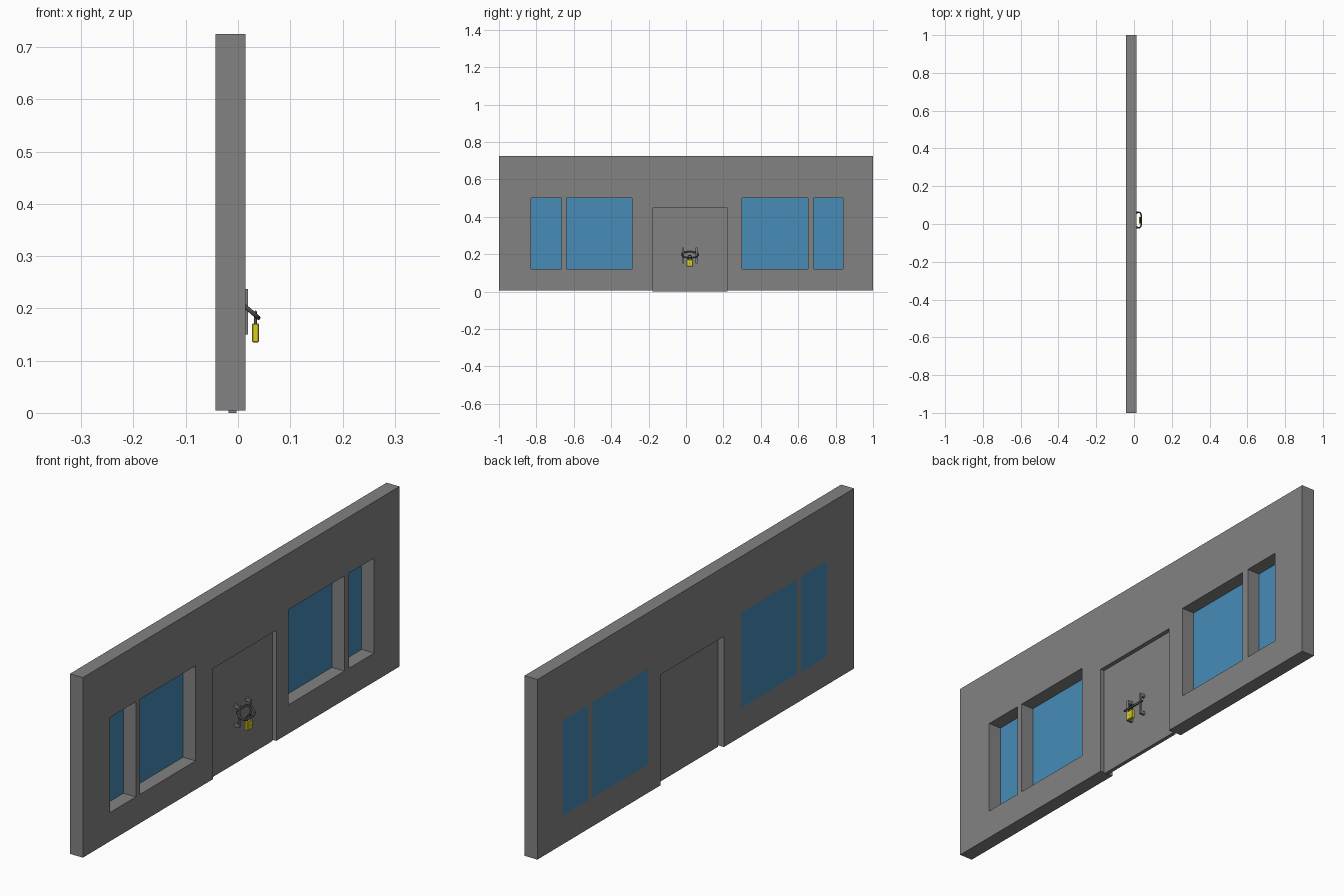
import bpy, bmesh, math
from mathutils import Vector

if "Cube" in bpy.data.objects:
    bpy.data.objects.remove(bpy.data.objects["Cube"])


def material(name, rgb):
    m = bpy.data.materials.new(name)
    m.diffuse_color = (*rgb, 1)
    m.use_nodes = True
    m.node_tree.nodes["Principled BSDF"].inputs["Base Color"].default_value = m.diffuse_color
    return m


GREY = material("wall grey", (0.225, 0.225, 0.225))
BLUE = material("glass blue", (0.061, 0.262, 0.47))
DARK = material("cable dark grey", (0.08, 0.08, 0.08))
YELLOW = material("padlock yellow", (0.70, 0.62, 0.02))


def finish(name, bm, mat):
    bmesh.ops.recalc_face_normals(bm, faces=bm.faces[:])
    me = bpy.data.meshes.new(name)
    bm.to_mesh(me)
    bm.free()
    me.materials.append(mat)
    ob = bpy.data.objects.new(name, me)
    bpy.context.collection.objects.link(ob)
    return ob


def box(name, x, y, z, mat, bevel=0):
    bm = bmesh.new()
    bmesh.ops.create_cube(bm, size=1)
    for v in bm.verts:
        v.co = [(a + b) / 2 + c * (b - a) for c, (a, b) in zip(v.co, (x, y, z))]
    if bevel:
        bmesh.ops.bevel(bm, geom=bm.edges[:], offset=bevel, segments=1, affect='EDGES')
    return finish(name, bm, mat)


def tube(name, points, radius, mat, closed, sides=8):
    """Round bar swept along a path that lies in one plane."""
    pts = [Vector(p) for p in points]
    n = len(pts)
    normal = (pts[n // 3] - pts[0]).cross(pts[2 * n // 3] - pts[0]).normalized()
    bm = bmesh.new()
    rings = []
    for i, p in enumerate(pts):
        a = pts[i - 1] if closed or i else p
        b = pts[(i + 1) % n] if closed or i < n - 1 else p
        side = (b - a).normalized().cross(normal)
        rings.append([bm.verts.new(p + radius * (math.cos(t) * side + math.sin(t) * normal))
                      for t in (2 * math.pi * k / sides for k in range(sides))])
    for i in range(n if closed else n - 1):
        r, s = rings[i], rings[(i + 1) % n]
        for k in range(sides):
            j = (k + 1) % sides
            bm.faces.new((r[k], r[j], s[j], s[k]))
    if not closed:
        bm.faces.new(rings[0])
        bm.faces.new(rings[-1])
    ob = finish(name, bm, mat)
    for f in ob.data.polygons:
        f.use_smooth = len(f.vertices) == 4
    return ob


# Wall: grid of cells with the window and door cells left out, then thickened
BACK, FRONT = -0.043, 0.014
DOOR = (-0.178, 0.222)
WINDOWS = [(-0.83, -0.665), (-0.64, -0.288), (0.30, 0.652), (0.682, 0.84)]
WZ = (0.12, 0.50)
DOOR_TOP = 0.447
ys = sorted({-1, 1, *DOOR, *(y for w in WINDOWS for y in w)})
zs = [0.005, WZ[0], DOOR_TOP, WZ[1], 0.725]


def is_open(y, z):
    if DOOR[0] < y < DOOR[1]:
        return z < DOOR_TOP
    return WZ[0] < z < WZ[1] and any(a < y < b for a, b in WINDOWS)


bm = bmesh.new()
grid = {(y, z): bm.verts.new((BACK, y, z)) for y in ys for z in zs}
for y0, y1 in zip(ys, ys[1:]):
    for z0, z1 in zip(zs, zs[1:]):
        if not is_open((y0 + y1) / 2, (z0 + z1) / 2):
            bm.faces.new([grid[k] for k in ((y0, z0), (y1, z0), (y1, z1), (y0, z1))])
bmesh.ops.delete(bm, geom=[v for v in bm.verts if not v.link_faces], context='VERTS')
ext = bmesh.ops.extrude_face_region(bm, geom=bm.faces[:], use_keep_orig=True)
for e in ext["geom"]:
    if isinstance(e, bmesh.types.BMVert):
        e.co.x = FRONT
finish("wall", bm, GREY)

# Window panes, flush with the back of the wall
for i, w in enumerate(WINDOWS):
    box(f"window_pane_{i + 1}", (BACK, BACK + 0.002), w, WZ, BLUE)

# Door, set back inside the wall
box("door", (-0.018, -0.003), DOOR, (0, DOOR_TOP), GREY)

# Two pull handles, each a bar held off the door by two feet
for side, y in (("left", -0.015), ("right", 0.057)):
    ya = (y - 0.005, y + 0.005)
    box(f"handle_bar_{side}", (0.0135, 0.0195), ya, (0.150, 0.237), GREY)
    for end, z in (("lower", 0.150), ("upper", 0.225)):
        box(f"handle_foot_{side}_{end}", (-0.003, 0.0135), ya, (z, z + 0.012), GREY)

# Cable loop, sloping down and forward around both handles
path = []
for k in range(40):
    t = 2 * math.pi * k / 40
    c, s = math.cos(t), math.sin(t)
    u = math.copysign(abs(c) ** 0.6, c)
    v = math.copysign(abs(s) ** 0.6, s)
    path.append((0.0215 + 0.0175 * v, 0.021 + 0.041 * u, 0.197 - 0.015 * v))
tube("cable_loop", path, 0.004, DARK, True)

# Padlock: body, shackle and keyhole plate
box("padlock_body", (0.027, 0.040), (0.003, 0.037), (0.135, 0.171), YELLOW, 0.0015)
arch = [(0.0335, 0.010, 0.168)]
arch += [(0.0335, 0.020 - 0.010 * math.cos(math.pi * k / 10),
          0.183 + 0.010 * math.sin(math.pi * k / 10)) for k in range(11)]
arch += [(0.0335, 0.030, 0.168)]
tube("padlock_shackle", arch, 0.0028, DARK, False)
box("padlock_keyhole", (0.040, 0.0405), (0.018, 0.022), (0.146, 0.156), DARK)
